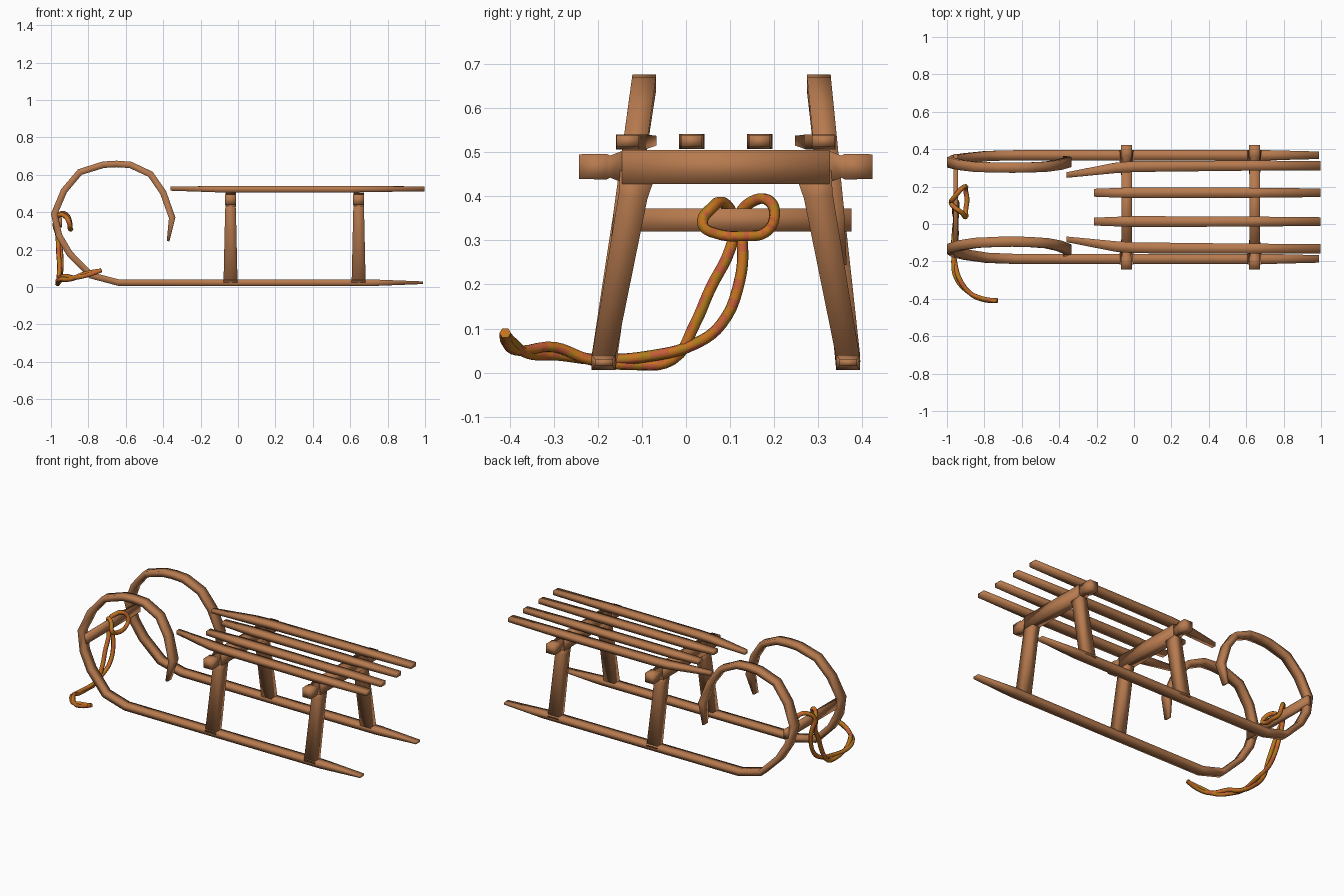
import bpy
import bmesh
import random
from mathutils import Vector

MID = 0.09  # the sled's own centre plane in y
random.seed(4)

cube = bpy.data.objects.get("Cube")
if cube:
    bpy.data.objects.remove(cube, do_unlink=True)


def material(name, rgb):
    mat = bpy.data.materials.new(name)
    mat.use_nodes = True
    mat.diffuse_color = (*rgb, 1)
    mat.node_tree.nodes["Principled BSDF"].inputs["Base Color"].default_value = (*rgb, 1)
    return mat


wood = material("warm wood", (0.47, 0.195, 0.077))
orange = material("rope orange", (0.56, 0.17, 0.014))
coral = material("rope coral", (0.56, 0.11, 0.04))
gold = material("rope gold", (0.42, 0.20, 0.012))


def smooth(obj, angle):
    bpy.ops.object.select_all(action="DESELECT")
    obj.select_set(True)
    bpy.context.view_layer.objects.active = obj
    bpy.ops.object.shade_smooth_by_angle(angle=angle)


def bar(name, stations, side, mirror=True):
    """Rectangular bar through stations of (point, width along side, thickness)."""
    side = Vector(side)
    pts = [Vector(s[0]) for s in stations]
    bm = bmesh.new()
    rings = []
    for i, (_, w, t) in enumerate(stations):
        tangent = (pts[min(i + 1, len(pts) - 1)] - pts[max(i - 1, 0)]).normalized()
        up = tangent.cross(side).normalized()
        rings.append([bm.verts.new(pts[i] + side * w / 2 * a + up * t / 2 * b)
                      for a, b in ((-1, -1), (1, -1), (1, 1), (-1, 1))])
    for r, s in zip(rings, rings[1:]):
        for k in range(4):
            bm.faces.new((r[k], r[k - 3], s[k - 3], s[k]))
    bm.faces.new(rings[0][::-1])
    bm.faces.new(rings[-1])
    bmesh.ops.recalc_face_normals(bm, faces=bm.faces)
    mesh = bpy.data.meshes.new(name)
    bm.to_mesh(mesh)
    bm.free()
    obj = bpy.data.objects.new(name, mesh)
    bpy.context.collection.objects.link(obj)
    obj.location.y = MID
    mesh.materials.append(wood)
    smooth(obj, 1.75)  # softly rounded look across the long edges
    if mirror:
        obj.modifiers.new("other_side", "MIRROR").use_axis = (False, True, False)


# Runners: flat along the ground, curling up into horns that lean inward
profile = [(0.99, 0.023), (0.72, 0.023), (0, 0.023), (-0.64, 0.024), (-0.785, 0.062),
           (-0.9, 0.178), (-0.957, 0.275), (-0.983, 0.39), (-0.93, 0.515),
           (-0.845, 0.615), (-0.72, 0.654), (-0.65, 0.658), (-0.575, 0.653),
           (-0.468, 0.603), (-0.4, 0.505), (-0.352, 0.37), (-0.374, 0.245)]
last = len(profile) - 1
for label, sign, lean in (("left", 1, 0.105), ("right", -1, 0.145)):
    bar(label + "_runner", [((x, sign * (0.28 - lean * z), z),
                             0.04 if i in (0, last) else 0.054,
                             0.014 if i in (0, last) else 0.035)
                            for i, (x, z) in enumerate(profile)], (0, 1, 0), mirror=False)

# Two leg frames, each with splayed legs and a cross beam with end blocks
for label, x in (("front", -0.04), ("rear", 0.645)):
    bar(label + "_legs", [((x, 0.28, 0.02), 0.075, 0.052),
                          ((x, 0.21, 0.4), 0.058, 0.066),
                          ((x, 0.2, 0.45), 0.052, 0.08)], (1, 0, 0))
    bar(label + "_beam", [((x, h, 0.466), 0.056, 0.077) for h in (-0.235, 0.235)],
        (1, 0, 0), mirror=False)
    bar(label + "_beam_ends", [((x, 0.23, 0.467), 0.05, 0.075),
                               ((x, 0.262, 0.467), 0.05, 0.05),
                               ((x, 0.27, 0.467), 0.058, 0.058),
                               ((x, 0.333, 0.467), 0.058, 0.056)], (1, 0, 0))

# Seat slats: the outer pair bends inward toward the horns
bar("outer_slats", [((0.998, 0.222, 0.525), 0.05, 0.026),
                    ((0.6, 0.222, 0.523), 0.054, 0.034),
                    ((0, 0.217, 0.523), 0.058, 0.034),
                    ((-0.1, 0.21, 0.523), 0.056, 0.034),
                    ((-0.36, 0.172, 0.526), 0.03, 0.022)], (0, 1, 0))
bar("inner_slats", [((0.998, 0.077, 0.525), 0.046, 0.026),
                    ((0.6, 0.077, 0.524), 0.054, 0.034),
                    ((0, 0.077, 0.524), 0.058, 0.034),
                    ((-0.215, 0.077, 0.526), 0.042, 0.026)], (0, 1, 0))

# Pull bar between the horns
bar("pull_bar", [((-0.953, -0.24, 0.346), 0.026, 0.053),
                 ((-0.953, 0.285, 0.346), 0.026, 0.053)], (1, 0, 0), mirror=False)

# Pull rope: a hitch over the bar, then two strands trailing to the ground
strand_a = [(-0.73, -0.41, 0.09), (-0.8, -0.405, 0.065), (-0.87, -0.375, 0.05),
            (-0.93, -0.3, 0.058), (-0.955, -0.22, 0.03), (-0.965, -0.12, 0.018),
            (-0.96, -0.03, 0.03), (-0.955, 0.02, 0.11), (-0.96, 0.055, 0.19),
            (-0.965, 0.1, 0.28)]
hitch = [(-0.978, 0.11, 0.34), (-0.955, 0.085, 0.385), (-0.92, 0.06, 0.375),
         (-0.9, 0.038, 0.335), (-0.9, 0.07, 0.315), (-0.893, 0.13, 0.31),
         (-0.9, 0.18, 0.318), (-0.9, 0.2, 0.35), (-0.92, 0.19, 0.388),
         (-0.955, 0.15, 0.388), (-0.978, 0.12, 0.35)]
strand_b = [(-0.965, 0.128, 0.29), (-0.95, 0.122, 0.21), (-0.945, 0.08, 0.11),
            (-0.95, 0.02, 0.065), (-0.95, -0.08, 0.038), (-0.965, -0.2, 0.03),
            (-0.95, -0.29, 0.04), (-0.89, -0.36, 0.044), (-0.82, -0.395, 0.07),
            (-0.745, -0.41, 0.085)]
path = strand_a + hitch + strand_b
curve = bpy.data.curves.new("rope_path", "CURVE")
curve.dimensions = "3D"
curve.bevel_depth = 0.013
curve.bevel_resolution = 1
curve.resolution_u = 5
curve.use_fill_caps = True
spline = curve.splines.new("BEZIER")
spline.bezier_points.add(len(path) - 1)
for point, co in zip(spline.bezier_points, path):
    point.co = co
    point.handle_left_type = point.handle_right_type = "AUTO"
helper = bpy.data.objects.new("rope_path", curve)
bpy.context.collection.objects.link(helper)
bpy.context.view_layer.update()
mesh = bpy.data.meshes.new_from_object(helper.evaluated_get(bpy.context.evaluated_depsgraph_get()))
bpy.data.objects.remove(helper, do_unlink=True)
rope = bpy.data.objects.new("pull_rope", mesh)
bpy.context.collection.objects.link(rope)
mesh.materials.clear()
for mat in (orange, coral, gold):
    mesh.materials.append(mat)
for face in mesh.polygons:
    face.material_index = random.choice((0, 0, 1, 2))  # woven flecks
smooth(rope, 1.2)
